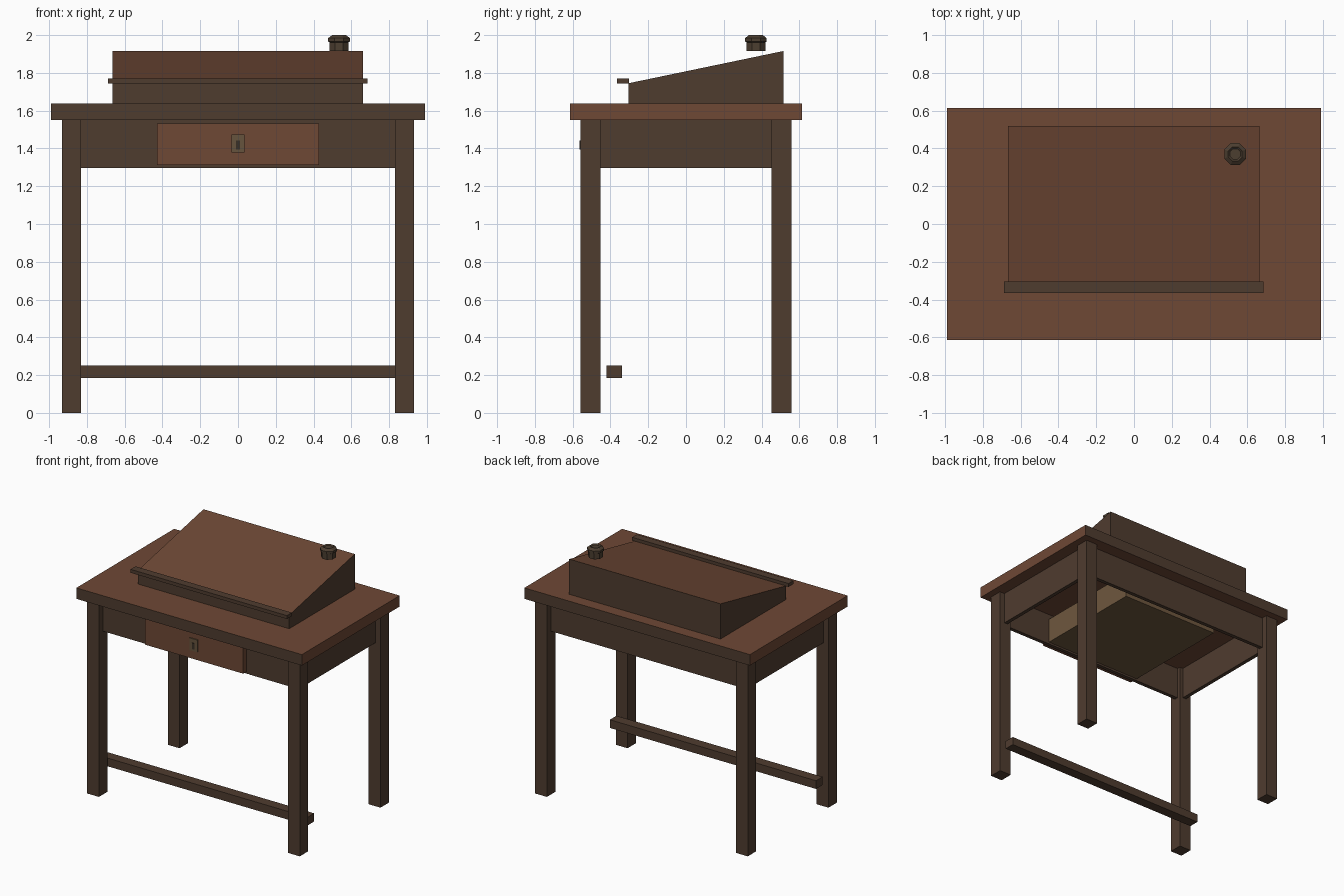
import bpy, bmesh, math

cube = bpy.data.objects.get("Cube")
if cube:
    bpy.data.objects.remove(cube, do_unlink=True)


def material(name, hexcode):
    """Flat material from an sRGB hex colour."""
    rgb = []
    for i in (0, 2, 4):
        c = int(hexcode[i:i + 2], 16) / 255
        rgb.append(c / 12.92 if c <= 0.04045 else ((c + 0.055) / 1.055) ** 2.4)
    m = bpy.data.materials.new(name)
    m.use_nodes = True
    m.diffuse_color = (*rgb, 1)
    bsdf = m.node_tree.nodes["Principled BSDF"]
    bsdf.inputs["Base Color"].default_value = (*rgb, 1)
    bsdf.inputs["Roughness"].default_value = 0.8
    return m


red_wood = material("red_brown_wood", "6E4835")
dark_wood = material("dark_brown_wood", "4F3C2F")
pale_wood = material("pale_drawer_wood", "6E573E")
brass = material("dull_brass", "66543D")
keyhole_dark = material("keyhole_dark", "3A3026")
bottle_brown = material("bottle_brown", "4C3E30")


def finish(name, bm, *mats):
    bmesh.ops.recalc_face_normals(bm, faces=bm.faces)
    mesh = bpy.data.meshes.new(name)
    bm.to_mesh(mesh)
    bm.free()
    for m in mats:
        mesh.materials.append(m)
    obj = bpy.data.objects.new(name, mesh)
    bpy.context.collection.objects.link(obj)
    return obj


def box(name, x, y, z, *mats):
    """Box from (min, max) ranges on each axis."""
    bm = bmesh.new()
    bmesh.ops.create_cube(bm, size=1)
    for v in bm.verts:
        v.co = [r[0] if c < 0 else r[1] for c, r in zip(v.co, (x, y, z))]
    return finish(name, bm, *mats)


def span(a, b, side):
    return tuple(sorted((a * side, b * side)))


# Table top with dark front and back edges
top = box("table_top", (-0.99, 0.99), (-0.613, 0.613), (1.55, 1.637), red_wood, dark_wood)
for f in top.data.polygons:
    f.material_index = int(abs(f.normal.y) > 0.9)

# Legs, side aprons and front apron pieces
for side, label in ((1, "left"), (-1, "right")):
    for end, place in ((-1, "front"), (1, "back")):
        box(f"{place}_{label}_leg", span(0.83, 0.933, side), span(0.453, 0.558, end),
            (0, 1.55), dark_wood)
    box(f"{label}_apron", span(0.86, 0.89, side), (-0.455, 0.455), (1.297, 1.55), dark_wood)
    box(f"front_{label}_apron", span(0.453, 0.83, side), (-0.51, -0.48), (1.297, 1.55), dark_wood)
box("back_apron", (-0.83, 0.83), (0.48, 0.51), (1.297, 1.55), dark_wood)

# Foot rail behind the front legs
box("foot_rail", (-0.905, 0.905), (-0.42, -0.338), (0.185, 0.25), dark_wood)

# Drawer: backing, raised front, open box
box("drawer_backing", (-0.453, 0.453), (-0.508, -0.48), (1.297, 1.55), dark_wood)
box("drawer_front", (-0.43, 0.43), (-0.55, -0.508), (1.312, 1.533), red_wood)
box("drawer_bottom", (-0.43, 0.43), (-0.48, 0.42), (1.312, 1.327), pale_wood)
box("drawer_back", (-0.43, 0.43), (0.4, 0.42), (1.327, 1.51), pale_wood)
for side, label in ((1, "left"), (-1, "right")):
    box(f"drawer_{label}_side", span(0.41, 0.43, side), (-0.48, 0.4), (1.327, 1.51), pale_wood)

# Lock plate and keyhole
box("lock_plate", (-0.035, 0.035), (-0.558, -0.55), (1.378, 1.475), brass)
box("keyhole", (-0.011, 0.011), (-0.564, -0.558), (1.395, 1.443), keyhole_dark)

# Sloped writing box: side profile extruded across x, red lid on top
bm = bmesh.new()
profile = [(-0.305, 1.637), (0.517, 1.637), (0.517, 1.916), (-0.305, 1.745)]
face = bm.faces.new([bm.verts.new((-0.665, y, z)) for y, z in profile])
extruded = bmesh.ops.extrude_face_region(bm, geom=[face])["geom"]
bmesh.ops.translate(bm, vec=(1.328, 0, 0),
                    verts=[g for g in extruded if isinstance(g, bmesh.types.BMVert)])
slope = finish("sloped_writing_box", bm, dark_wood, red_wood)
for f in slope.data.polygons:
    f.material_index = int(f.normal.z > 0.5)

# Pen ledge along the low edge of the lid
box("pen_ledge", (-0.688, 0.685), (-0.365, -0.303), (1.743, 1.77), dark_wood)

# Eight-sided ink bottle: rings of (radius, height), with a dished mouth
bm = bmesh.new()
rings = []
for r, z in ((0.054, 1.916), (0.054, 1.962), (0.062, 1.966), (0.062, 1.984), (0.04, 2.0), (0.03, 1.992)):
    ring = []
    for i in range(8):
        a = math.pi * (i + 0.5) / 4
        ring.append(bm.verts.new((0.535 + r * math.cos(a), 0.37 + r * math.sin(a), z)))
    rings.append(ring)
for low, high in zip(rings, rings[1:]):
    for i in range(8):
        j = (i + 1) % 8
        bm.faces.new((low[i], low[j], high[j], high[i]))
bm.faces.new(rings[0][::-1])
bm.faces.new(rings[-1])
finish("ink_bottle", bm, bottle_brown)
